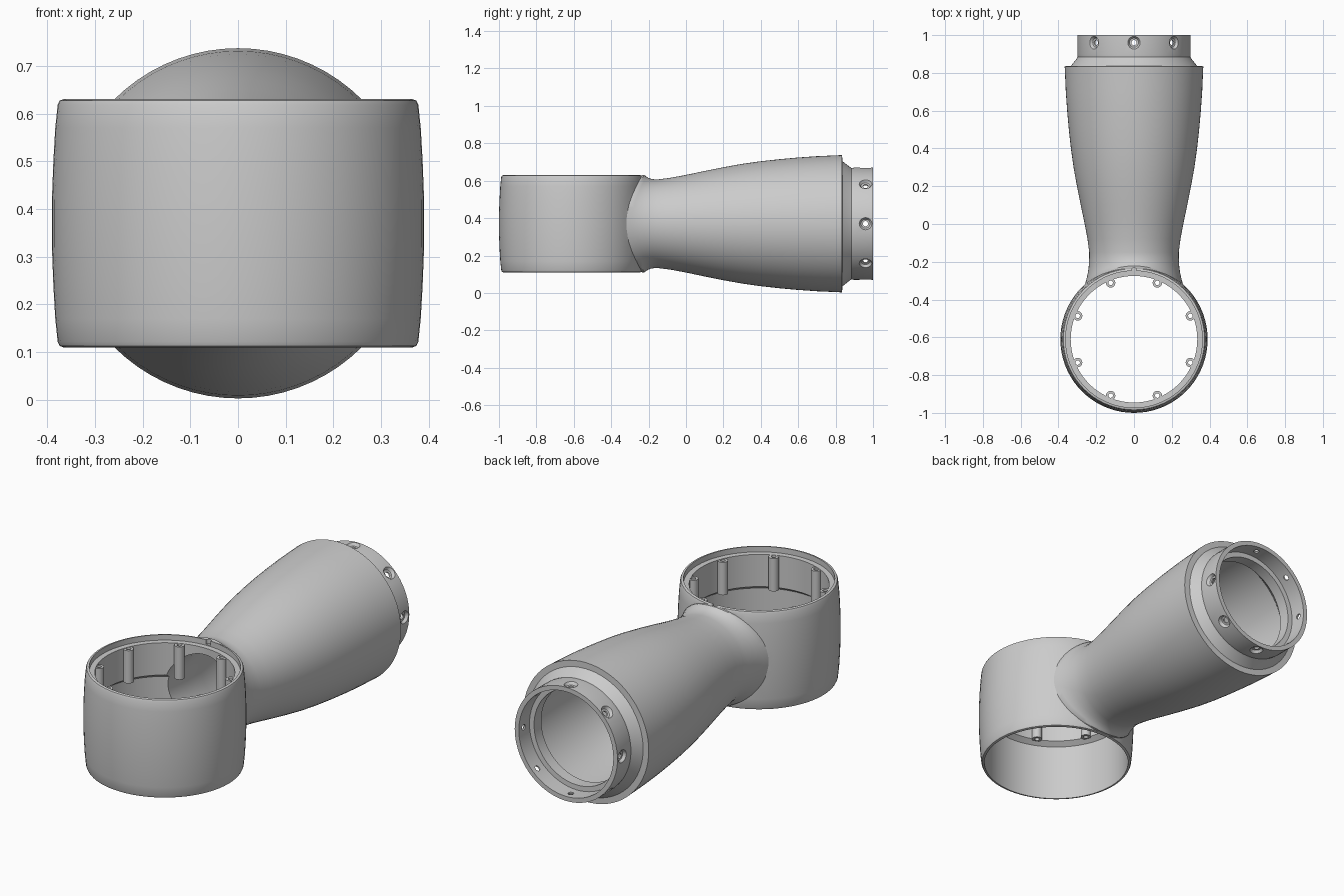
import bpy, bmesh
from math import sin, cos, pi, sqrt, radians
from mathutils import Matrix, Vector

if "Cube" in bpy.data.objects:
    bpy.data.objects.remove(bpy.data.objects["Cube"])

SEG = 72
CY, CZ = -0.61, 0.37          # ring centre in y, arm axis in z
T = Matrix.Translation


def add_solid(bm, rows):
    """Skin a closed solid over rows of points, with flat end caps."""
    n = len(rows[0])
    vs = [[bm.verts.new(p) for p in row] for row in rows]
    for a, b in zip(vs, vs[1:]):
        for i in range(n):
            bm.faces.new((a[i], a[(i + 1) % n], b[(i + 1) % n], b[i]))
    bm.faces.new(vs[0][::-1])
    bm.faces.new(vs[-1])


def lathe_rows(profile, matrix, seg=SEG):
    """Revolve (radius, height) points about local z."""
    return [[matrix @ Vector((r * cos(2 * pi * i / seg), r * sin(2 * pi * i / seg), h))
             for i in range(seg)] for r, h in profile]


def make(name, solids):
    bm = bmesh.new()
    for rows in solids:
        add_solid(bm, rows)
    bmesh.ops.recalc_face_normals(bm, faces=bm.faces)
    me = bpy.data.meshes.new(name)
    bm.to_mesh(me)
    bm.free()
    ob = bpy.data.objects.new(name, me)
    bpy.context.collection.objects.link(ob)
    return ob


def combine(target, other, op):
    m = target.modifiers.new(op, 'BOOLEAN')
    m.object, m.operation, m.solver = other, op, 'EXACT'
    bpy.context.view_layer.objects.active = target
    bpy.ops.object.modifier_apply(modifier=m.name)
    bpy.data.objects.remove(other)


ring_at = T((0, CY, 0))
arm_at = T((0, 0, CZ)) @ Matrix.Rotation(-pi / 2, 4, 'X')   # local z -> +y

# Barrel-shaped ring
half = [(0.366, 0.26), (0.374, 0.257), (0.378, 0.248), (0.383, 0.2), (0.387, 0.13), (0.39, 0.05)]
ring = make("joint_housing", [lathe_rows(
    [(r, CZ - h) for r, h in half] + [(r, CZ + h) for r, h in half[::-1]], ring_at)])

# Flared arm: fillet rows bend onto the ring, then a turned profile and collar
ang = [2 * pi * i / SEG for i in range(SEG)]
rows = [[(0.2 * cos(a), -0.45, CZ + 0.2 * sin(a)) for a in ang]]
for t in (1.15, 1, 0.85, 0.7, 0.5, 0.25):
    row = []
    r = 0.237 + 0.023 * min(t, 1) ** 3
    for a in ang:
        x = r * cos(a)
        y_ring = CY + sqrt(0.388 ** 2 - x * x)
        row.append((x, -0.15 + (y_ring + 0.15) * t, CZ + r * sin(a)))
    rows.append(row)
profile = [(-0.15, 0.237), (-0.08, 0.246), (0, 0.261), (0.1, 0.282), (0.2, 0.302), (0.3, 0.32),
           (0.4, 0.334), (0.5, 0.345), (0.6, 0.354), (0.7, 0.361), (0.835, 0.367),
           (0.836, 0.335), (0.875, 0.304), (0.885, 0.298), (0.9, 0.3), (1.0, 0.3)]
rows += [[(r * cos(a), y, CZ + r * sin(a)) for a in ang] for y, r in profile]
combine(ring, make("arm", [rows]), 'UNION')

# Ring bore: top recess, narrow upper wall, wide lower wall
combine(ring, make("ring_bore", [lathe_rows(
    [(0.362, -0.1), (0.362, 0.41), (0.335, 0.43), (0.335, 0.6), (0.362, 0.601), (0.362, 0.8)],
    ring_at)]), 'DIFFERENCE')

# Hollow inside the arm with a lip at the collar
combine(ring, make("arm_bore", [lathe_rows(
    [(0.195, -0.5), (0.195, -0.15), (0.225, 0), (0.265, 0.2), (0.295, 0.4), (0.315, 0.6),
     (0.32, 0.78), (0.25, 0.85), (0.25, 0.91), (0.276, 0.911), (0.276, 1.1)],
    arm_at)]), 'DIFFERENCE')

# Eight screw bosses inside the ring
spots = [T((0.323 * cos(radians(22.5 + 45 * k)), CY + 0.323 * sin(radians(22.5 + 45 * k)), 0))
         for k in range(8)]
combine(ring, make("screw_bosses", [lathe_rows([(0.025, 0.425), (0.025, 0.598)], m, 20)
                                    for m in spots]), 'UNION')

# Screw holes, rim pin notch and countersunk collar holes
holes = [lathe_rows([(0.012, 0.4), (0.012, 0.7)], m, 16) for m in spots]
holes.append(lathe_rows([(0.014, 0.607), (0.014, 0.7)], T((0, CY + 0.365, 0)), 16))
for k in range(8):
    m = T((0, 0.96, CZ)) @ Matrix.Rotation(k * pi / 4, 4, 'Y')
    holes.append(lathe_rows([(0.014, 0.22), (0.014, 0.284), (0.024, 0.285), (0.036, 0.303),
                             (0.036, 0.33)], m, 24))
combine(ring, make("screw_holes", holes), 'DIFFERENCE')

# Smooth shading with crisp machined edges
ring.name = "elbow_housing"
bpy.ops.object.select_all(action='DESELECT')
ring.select_set(True)
bpy.context.view_layer.objects.active = ring
bpy.ops.object.shade_smooth_by_angle(angle=radians(30))
